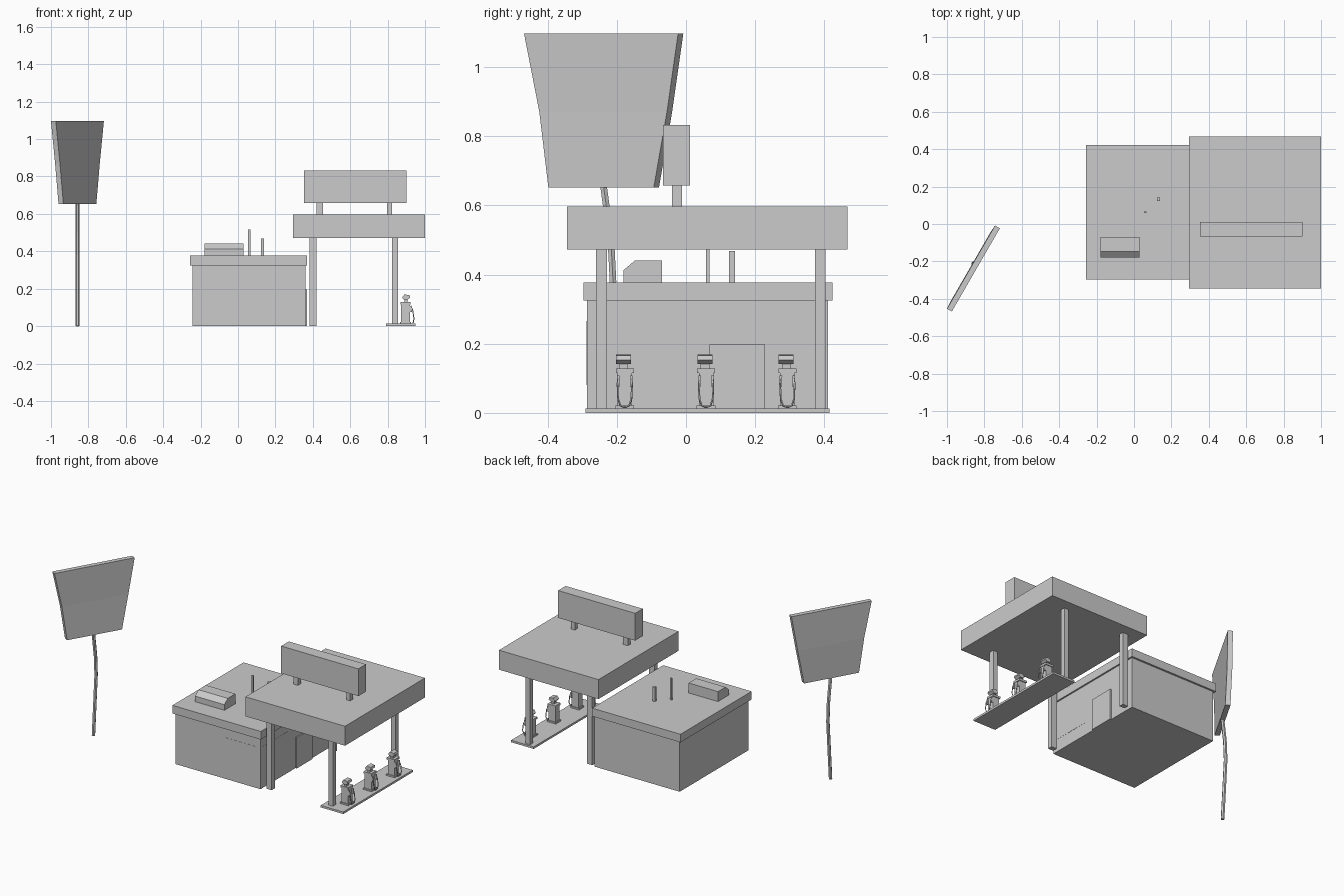
import bpy
import math
from mathutils import Matrix, Vector

if "Cube" in bpy.data.objects:
    bpy.data.objects.remove(bpy.data.objects["Cube"])


def mesh_obj(name, verts, faces):
    me = bpy.data.meshes.new(name)
    me.from_pydata(verts, [], faces)
    ob = bpy.data.objects.new(name, me)
    bpy.context.collection.objects.link(ob)
    return ob


def loft(name, rings):
    # closed solid from a stack of equal-length rings
    n = len(rings[0])
    verts = [p for r in rings for p in r]
    faces = [list(range(n))[::-1], [(len(rings) - 1) * n + i for i in range(n)]]
    for k in range(len(rings) - 1):
        for i in range(n):
            j = (i + 1) % n
            faces.append([k * n + i, k * n + j, (k + 1) * n + j, (k + 1) * n + i])
    return mesh_obj(name, verts, faces)


def box(name, x0, x1, y0, y1, z0, z1):
    return loft(name, [[(x0, y0, z), (x1, y0, z), (x1, y1, z), (x0, y1, z)]
                       for z in (z0, z1)])


def extrude_x(name, profile, x0, x1):
    return loft(name, [[(x, y, z) for y, z in profile] for x in (x0, x1)])


def tube(name, pts, radius, res=0):
    cu = bpy.data.curves.new(name, 'CURVE')
    cu.dimensions = '3D'
    cu.bevel_depth = radius
    cu.bevel_resolution = res
    cu.use_fill_caps = True
    sp = cu.splines.new('POLY')
    sp.points.add(len(pts) - 1)
    for p, co in zip(sp.points, pts):
        p.co = (*co, 1)
    sp.use_smooth = False
    ob = bpy.data.objects.new(name, cu)
    bpy.context.collection.objects.link(ob)
    return ob


# Shop building
box("shop_walls", -0.243, 0.36, -0.286, 0.411, 0, 0.325)
box("shop_roof", -0.257, 0.37, -0.297, 0.423, 0.325, 0.377)
box("shop_door", 0.36, 0.369, 0.068, 0.228, 0.0, 0.197)
box("front_window", 0.116, 0.34, -0.287, -0.286, 0.08, 0.265)
box("side_window", 0.36, 0.361, -0.26, -0.01, 0.08, 0.265)

# Rooftop equipment
extrude_x("roof_air_unit", [(-0.18, 0.377), (-0.07, 0.377), (-0.07, 0.441),
                            (-0.147, 0.441), (-0.18, 0.413)], -0.178, 0.03)
box("thin_vent_pipe", 0.054, 0.066, 0.058, 0.068, 0.377, 0.516)
box("wide_vent_pipe", 0.122, 0.139, 0.124, 0.142, 0.377, 0.468)

# Canopy with four columns
box("canopy", 0.294, 1.0, -0.344, 0.467, 0.472, 0.597)
for side, x0, x1, z0 in (("left", 0.383, 0.421, 0), ("right", 0.824, 0.856, 0.012)):
    box(side + "_front_column", x0, x1, -0.26, -0.228, z0, 0.472)
    box(side + "_back_column", x0, x1, 0.373, 0.403, z0, 0.472)

# Board on top of the canopy
box("canopy_board", 0.353, 0.9, -0.066, 0.011, 0.657, 0.832)
box("canopy_board_post_left", 0.421, 0.454, -0.041, -0.012, 0.597, 0.657)
box("canopy_board_post_right", 0.797, 0.824, -0.041, -0.012, 0.597, 0.657)

# Pump island
box("pump_island", 0.79, 0.95, -0.29, 0.415, 0, 0.013)


def pump(i, y):
    n = f"pump_{i}_"
    box(n + "base", 0.865, 0.925, y - 0.027, y + 0.027, 0.013, 0.022)
    box(n + "body", 0.872, 0.92, y - 0.021, y + 0.021, 0.022, 0.115)
    box(n + "cap", 0.868, 0.923, y - 0.026, y + 0.026, 0.115, 0.128)
    box(n + "neck", 0.889, 0.906, y - 0.016, y + 0.01, 0.128, 0.148)
    # tilted display head with a bevelled profile
    head = [(0.878, 0.153), (0.885, 0.143), (0.907, 0.142),
            (0.921, 0.153), (0.917, 0.166), (0.889, 0.169)]
    loft(n + "head", [[(x, yy, z) for x, z in head] for yy in (y + 0.018, y - 0.025)])
    # hanging hose and a nozzle on each side
    half = [(0.924, 0.017, 0.108), (0.934, 0.021, 0.085), (0.941, 0.019, 0.04),
            (0.938, 0.013, 0.022), (0.935, 0.004, 0.018)]
    path = [(x, y - a, z) for x, a, z in half] + [(x, y + a, z) for x, a, z in half[::-1]]
    tube(n + "hose", path, 0.0028)
    for s in (-1, 1):
        c = y + s * 0.019
        box(n + "nozzle", 0.919, 0.93, c - 0.0035, c + 0.0035, 0.075, 0.108)


for i, y in enumerate((-0.177, 0.058, 0.293), 1):
    pump(i, y)

# Tall roadside sign: tapered, slightly bent board turned 60 degrees
rot = Matrix.Rotation(math.radians(60), 3, 'Z')
rings = []
for z, half, bend in ((0.652, 0.176, 0), (0.87, 0.213, 0.006), (1.096, 0.257, 0)):
    centre = Vector((-0.8585, -0.238 + bend, z))
    rings.append([tuple(centre + rot @ Vector((a * half, b * 0.015, 0)))
                  for a, b in ((-1, -1), (1, -1), (1, 1), (-1, 1))])
loft("tall_sign_board", rings)

# Bowed pole carrying the tall sign
tube("tall_sign_pole", [(-0.859, -0.238, 0), (-0.859, -0.225, 0.18),
                        (-0.859, -0.211, 0.38), (-0.859, -0.217, 0.5),
                        (-0.859, -0.239, 0.66)], 0.011, 1)
